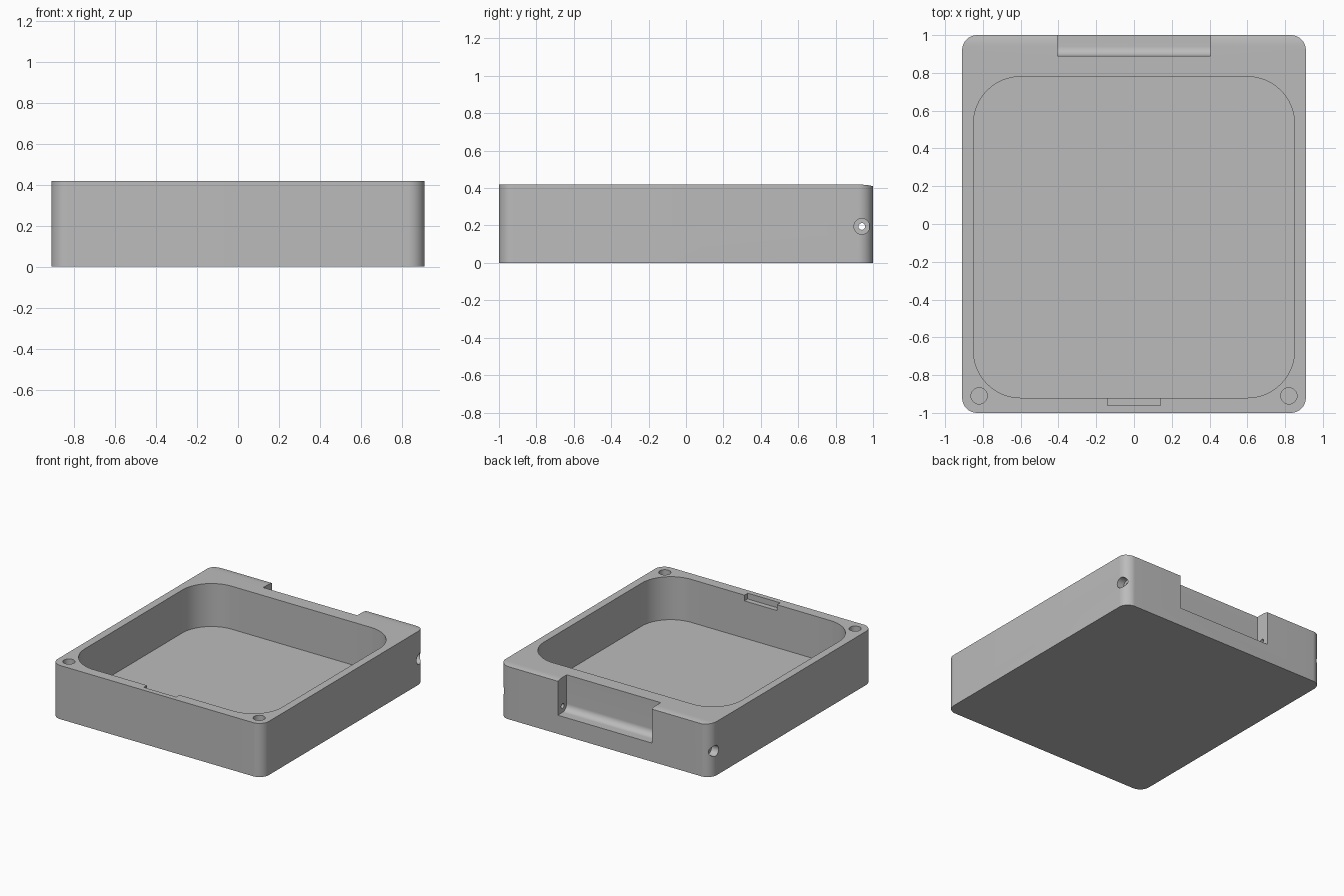
import bpy, bmesh, math
from mathutils import Matrix

cube = bpy.data.objects.get("Cube")
if cube:
    bpy.data.objects.remove(cube, do_unlink=True)

WIDTH, LENGTH, HEIGHT = 1.82, 2.0, 0.418
HINGE_Y, HINGE_Z = 0.94, 0.195

grey = bpy.data.materials.new("plain_grey")
grey.use_nodes = True
grey.diffuse_color = (0.5, 0.5, 0.5, 1)
grey.node_tree.nodes["Principled BSDF"].inputs["Base Color"].default_value = (0.5, 0.5, 0.5, 1)


def arc(cx, cy, r, start, end, steps=16):
    """Points on an arc, angles in degrees."""
    angles = [math.radians(start + (end - start) * i / steps) for i in range(steps + 1)]
    return [(cx + r * math.cos(a), cy + r * math.sin(a)) for a in angles]


def rounded_rect(x0, x1, y0, y1, r):
    return (arc(x1 - r, y1 - r, r, 0, 90) + arc(x0 + r, y1 - r, r, 90, 180)
            + arc(x0 + r, y0 + r, r, 180, 270) + arc(x1 - r, y0 + r, r, 270, 360))


def rect(x0, x1, y0, y1):
    return [(x0, y0), (x1, y0), (x1, y1), (x0, y1)]


def circle(cx, cy, r):
    return arc(cx, cy, r, 0, 360, 32)[:-1]


def prism(name, outline, low, high, axis="Z"):
    """Extrude an outline along z, or a (y, z) outline along x."""
    bm = bmesh.new()
    face = bm.faces.new([bm.verts.new((u, v, low)) for u, v in outline])
    top = bmesh.ops.extrude_face_region(bm, geom=[face])["geom"]
    bmesh.ops.translate(bm, vec=(0, 0, high - low),
                        verts=[g for g in top if isinstance(g, bmesh.types.BMVert)])
    if axis == "X":
        turn = Matrix(((0, 0, 1), (1, 0, 0), (0, 1, 0)))
        bmesh.ops.transform(bm, matrix=turn.to_4x4(), verts=bm.verts)
    bmesh.ops.recalc_face_normals(bm, faces=bm.faces)
    mesh = bpy.data.meshes.new(name)
    bm.to_mesh(mesh)
    bm.free()
    mesh.materials.append(grey)
    obj = bpy.data.objects.new(name, mesh)
    bpy.context.collection.objects.link(obj)
    return obj


def combine(body, cutter, operation="DIFFERENCE"):
    """Apply a boolean and discard the cutter."""
    cutter.hide_render = True
    mod = body.modifiers.new(cutter.name, "BOOLEAN")
    mod.operation, mod.solver, mod.object = operation, "EXACT", cutter
    bpy.context.view_layer.objects.active = body
    bpy.ops.object.modifier_apply(modifier=mod.name)
    bpy.data.objects.remove(cutter, do_unlink=True)


# Tray body with rounded upright corners
hx, hy = WIDTH / 2, LENGTH / 2
body = prism("box_base", rounded_rect(-hx, hx, -hy, hy, 0.08), 0, HEIGHT)

# Rear top edge curved around the hinge axis
curve = arc(HINGE_Y, HINGE_Z, HEIGHT - HINGE_Z, 60, 90)
side = [(-1.2, -0.1), (1.2, -0.1), (1.2, curve[0][1])] + curve + [(HINGE_Y, HEIGHT + 0.0005), (-1.2, HEIGHT + 0.0005)]
combine(body, prism("rear_curve", side, -1.2, 1.2, "X"), "INTERSECT")

# Main cavity
combine(body, prism("cavity", rounded_rect(-0.85, 0.85, -0.92, 0.78, 0.25), 0.083, 0.6))

# Hinge recess with a rounded inner bottom
r = 0.05
recess = arc(HINGE_Y, HINGE_Z, r, 180, 270) + [(1.2, HINGE_Z - r), (1.2, 0.6), (HINGE_Y - r, 0.6)]
combine(body, prism("hinge_recess", recess, -0.405, 0.405, "X"))

# Hinge pin hole, with a wider counterbore at each end
combine(body, prism("pin_hole", circle(HINGE_Y, HINGE_Z, 0.018), -1.2, 1.2, "X"))
for low, high in ((-1.2, -hx + 0.06), (hx - 0.06, 1.2)):
    combine(body, prism("counterbore", circle(HINGE_Y, HINGE_Z, 0.042), low, high, "X"))

# Round pockets in the front corners
for sign in (-1, 1):
    combine(body, prism("corner_pocket", circle(sign * 0.82, -0.91, 0.043), HEIGHT - 0.04, 0.6))

# Latch slot in the front rim
combine(body, prism("latch_slot", rect(-0.14, 0.14, -0.96, -0.85), HEIGHT - 0.045, 0.6))

# Smooth curves, sharp edges
bpy.ops.object.select_all(action="DESELECT")
body.select_set(True)
bpy.context.view_layer.objects.active = body
bpy.ops.object.shade_smooth_by_angle(angle=math.radians(25))
